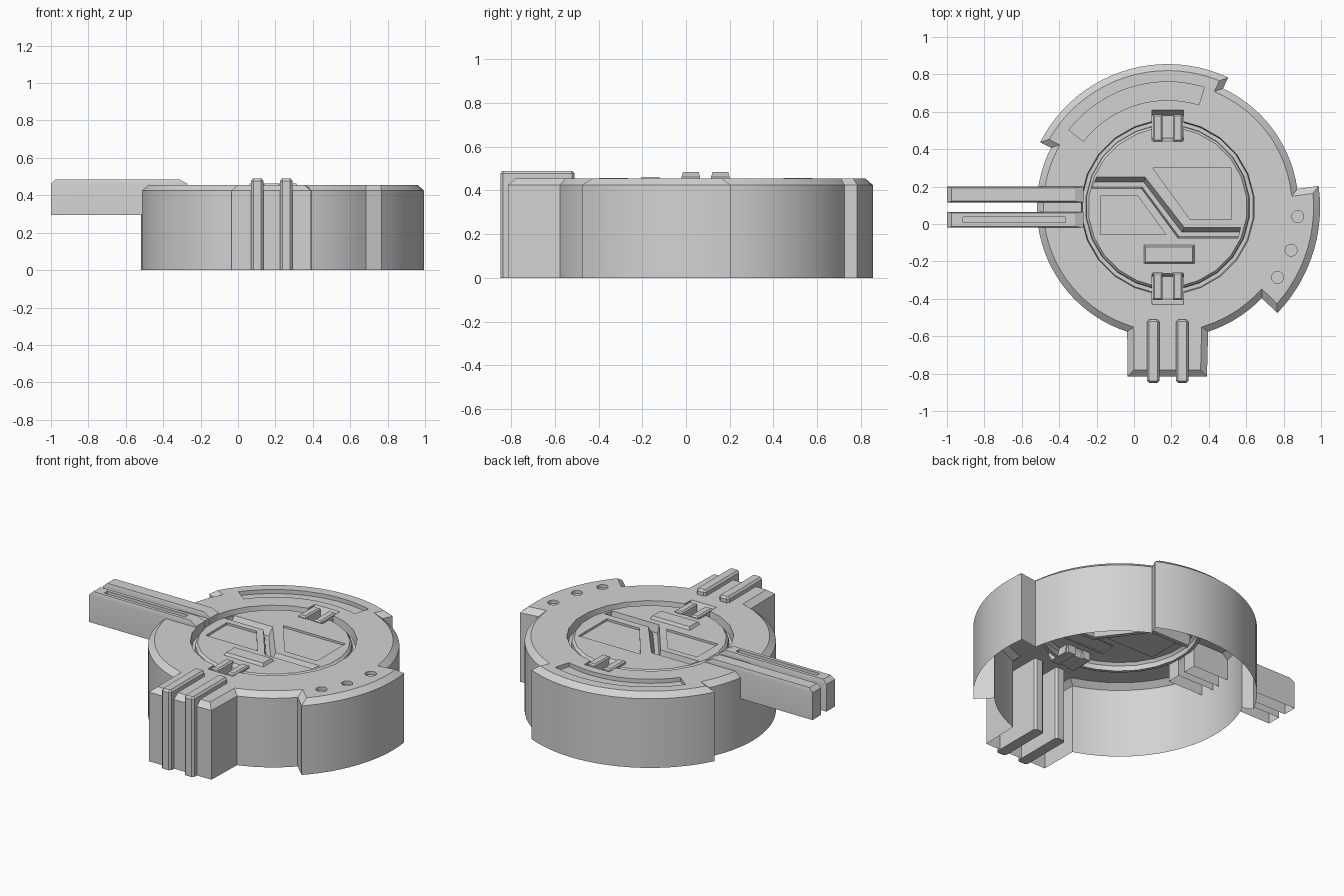
import bpy, bmesh, math
from mathutils import Vector

if "Cube" in bpy.data.objects:
    bpy.data.objects.remove(bpy.data.objects["Cube"])

mat = bpy.data.materials.new("light_grey")
mat.use_nodes = True
GREY = (0.65, 0.65, 0.65, 1)
mat.diffuse_color = GREY
mat.node_tree.nodes["Principled BSDF"].inputs["Base Color"].default_value = GREY

CX, CY = 0.18, 0.09          # centre of the round body
TOP = 0.455                  # top of the body
DISC = 0.445                 # top of the core disc
GROOVE = 0.4                 # floor of the groove around the disc


def polar(r, deg):
    a = math.radians(deg)
    return (CX + r * math.cos(a), CY + r * math.sin(a))


def arc(r, a0, a1, step=4):
    n = max(1, round(abs(a1 - a0) / step))
    return [polar(r, a0 + (a1 - a0) * i / n) for i in range(n + 1)]


def rect(x0, x1, y0, y1, c=0):
    """Counter-clockwise rectangle, with cut corners if c is set."""
    if not c:
        return [(x0, y0), (x1, y0), (x1, y1), (x0, y1)]
    return [(x0 + c, y0), (x1 - c, y0), (x1, y0 + c), (x1, y1 - c),
            (x1 - c, y1), (x0 + c, y1), (x0, y1 - c), (x0, y0 + c)]


def inset(pts, d):
    """Mitred inward offset of a counter-clockwise outline."""
    out = []
    for i, p in enumerate(pts):
        p, a, b = Vector(p), Vector(pts[i - 1]), Vector(pts[(i + 1) % len(pts)])
        u, v = (p - a).normalized(), (b - p).normalized()
        n, m = Vector((-u.y, u.x)), Vector((-v.y, v.x))
        out.append(tuple(p + (n + m) * d / (1 + n.dot(m))))
    return out


def stack(bm, *layers):
    """Bridge outlines of equal length; returns the first and last loops."""
    loops = [[bm.verts.new((x, y, z)) for x, y in pts] for pts, z in layers]
    for a, b in zip(loops, loops[1:]):
        for i in range(len(a)):
            j = (i + 1) % len(a)
            bm.faces.new((a[i], a[j], b[j], b[i]))
    return loops[0], loops[-1]


def cap(bm, *loops):
    """Fill a flat area bounded by one outline and any holes."""
    edges = []
    for lp in loops:
        for i, v in enumerate(lp):
            w = lp[(i + 1) % len(lp)]
            edges.append(bm.edges.get((v, w)) or bm.edges.new((v, w)))
    bmesh.ops.triangle_fill(bm, use_beauty=True, edges=edges, normal=(0, 0, 1))


def recess(bm, pts, z, floor_z, floor_pts=None):
    """Sunken pocket; returns its rim to be used as a hole."""
    rim, floor = stack(bm, (pts, z), (floor_pts or pts, floor_z))
    cap(bm, floor)
    return rim


def finish(bm, name):
    bmesh.ops.recalc_face_normals(bm, faces=bm.faces[:])
    high = max(bm.faces, key=lambda f: f.calc_center_median().z)
    if high.normal.z < 0:
        bmesh.ops.reverse_faces(bm, faces=bm.faces[:])
    me = bpy.data.meshes.new(name)
    bm.to_mesh(me)
    bm.free()
    me.materials.append(mat)
    ob = bpy.data.objects.new(name, me)
    bpy.context.collection.objects.link(ob)
    bpy.ops.object.select_all(action="DESELECT")
    ob.select_set(True)
    bpy.context.view_layer.objects.active = ob
    bpy.ops.object.shade_smooth_by_angle(angle=math.radians(20))
    return ob


def notched(r, notch):
    """Many-sided ring with a square notch at the front and back."""
    w, side = 0.085, math.sqrt(r * r - 0.085 ** 2)
    half = [(w, side), (w, notch), (-w, notch), (-w, side)]
    back = [(CX + x, CY + y) for x, y in half]
    front = [(CX - x, CY - y) for x, y in half]
    return arc(r, -67.5, 67.5, 15) + back + arc(r, 112.5, 247.5, 15) + front


# Housing: open-bottomed shell with two raised rim segments and a front block
R = 0.7
outline = (arc(0.815, -44, 8) + arc(R, 8, 65) + arc(0.765, 65, 153)
           + arc(R, 153, 252) + [(-0.035, -0.815), (0.39, -0.815)] + arc(R, 288, 316))
bm = bmesh.new()
_, rim = stack(bm, (outline, 0), (outline, 0.425), (inset(outline, 0.035), TOP))
opening, _ = stack(bm, (notched(0.465, 0.52), TOP), (notched(0.46, 0.49), GROOVE))
holes = [opening, recess(bm, arc(0.67, 73, 142) + arc(0.572, 142, 73), TOP, 0.43)]
for x, y in ((0.875, 0.04), (0.84, -0.14), (0.768, -0.285)):
    ring = [(x + 0.032 * math.cos(k * math.pi / 8), y + 0.032 * math.sin(k * math.pi / 8))
            for k in range(16)]
    holes.append(recess(bm, ring, TOP, 0.435))
cap(bm, rim, *holes)
finish(bm, "housing")

# Core disc: groove floor, bevelled plate, bent channel and two sunken panels
bm = bmesh.new()
outer, _ = stack(bm, (notched(0.46, 0.49), GROOVE), (notched(0.46, 0.49), GROOVE + 0.001))
foot, edge = stack(bm, (notched(0.44, 0.37), GROOVE), (notched(0.438, 0.365), 0.43),
                   (notched(0.425, 0.355), DISC))
cap(bm, outer, foot)
upper = [(-0.2, 0.25), (0.06, 0.25), (0.27, -0.02), (0.57, -0.02)]
lower = [(-0.225, 0.19), (0.04, 0.19), (0.235, -0.075), (0.555, -0.075)]
mix = lambda p, q, t: tuple(Vector(p).lerp(Vector(q), t))
floor = ([mix(u, l, 0.42) for u, l in zip(upper, lower)]
         + [mix(l, u, 0.15) for u, l in zip(upper, lower)][::-1])
channel = recess(bm, upper + lower[::-1], DISC, 0.395, floor)
panels = [[(0.1, 0.3), (0.3, 0.025), (0.52, 0.025), (0.52, 0.3)],
          [(-0.18, 0.15), (-0.18, -0.055), (0.17, -0.055), (0.02, 0.15)]]
cap(bm, edge, channel, *[recess(bm, p, DISC, 0.432) for p in panels])
finish(bm, "core_disc")

# Raised button on the disc
bm = bmesh.new()
base = rect(0.05, 0.325, -0.215, -0.11)
_, top = stack(bm, (base, 0.44), (inset(base, 0.012), 0.462))
cap(bm, top)
finish(bm, "button")

# Clips: a pair of prongs in each notch
for side, name in ((1, "back"), (-1, "front")):
    for k, px in enumerate((-0.053, 0.053)):
        y0, y1 = sorted((CY + side * 0.35, CY + side * 0.495))
        base = rect(CX + px - 0.025, CX + px + 0.025, y0, y1)
        bm = bmesh.new()
        foot, top = stack(bm, (base, 0.395), (base, 0.45), (inset(base, 0.008), 0.458))
        cap(bm, foot)
        cap(bm, top)
        finish(bm, f"{name}_clip_prong_{k + 1}")

# Side arms: two hollow bars, the front one with a long slot
for name, y0, y1 in (("back_arm", 0.115, 0.2), ("front_arm", -0.02, 0.065)):
    bm = bmesh.new()
    base = rect(-1, -0.27, y0, y1)
    _, top = stack(bm, (base, 0.295), (base, 0.462),
                   (rect(-0.975, -0.315, y0 + 0.007, y1 - 0.007), 0.485))
    slots = []
    if name == "front_arm":
        slots.append(recess(bm, rect(-0.915, -0.365, 0.008, 0.037), 0.485, 0.465))
    cap(bm, top, *slots)
    finish(bm, name)

# Front ribs wrapping over the block
for k, x in enumerate((0.07, 0.225)):
    bm = bmesh.new()
    base = rect(x, x + 0.066, -0.85, -0.51, 0.012)
    foot, top = stack(bm, (base, 0), (base, 0.477), (inset(base, 0.01), 0.49))
    cap(bm, foot)
    cap(bm, top)
    finish(bm, f"front_rib_{k + 1}")
